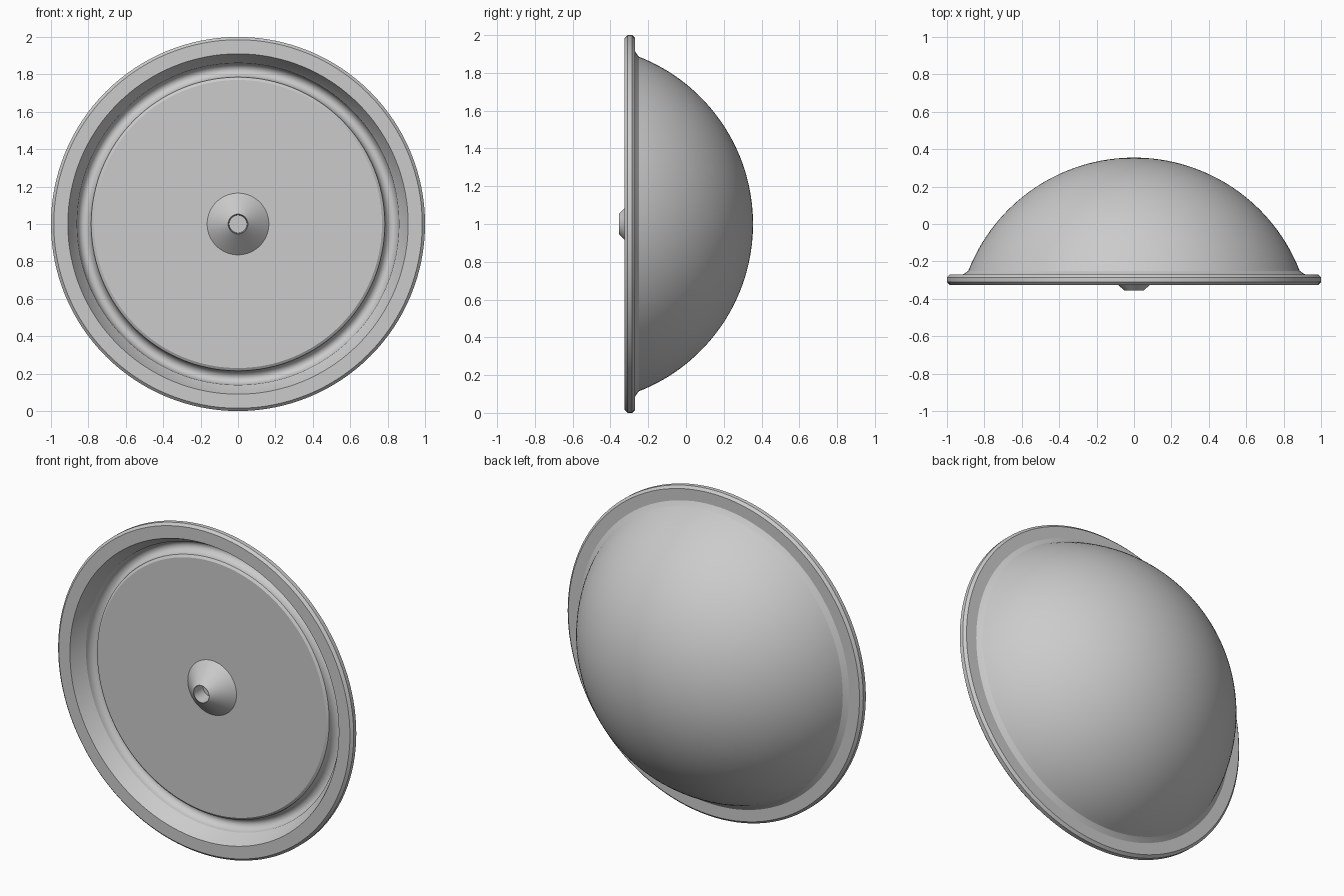
import bpy, bmesh, math
from mathutils import Vector, Matrix

if "Cube" in bpy.data.objects:
    bpy.data.objects.remove(bpy.data.objects["Cube"])

SEGMENTS = 128


def lathe(name, profile, closed=False):
    """Revolve (radius, y) points around the y axis at z = 1."""
    bm = bmesh.new()
    verts = [bm.verts.new((r, y, 0)) for r, y in profile]
    for a, b in zip(verts, verts[1:]):
        bm.edges.new((a, b))
    if closed:
        bm.edges.new((verts[-1], verts[0]))
    bmesh.ops.spin(bm, geom=bm.verts[:] + bm.edges[:], cent=(0, 0, 0), axis=(0, 1, 0),
                   angle=math.tau, steps=SEGMENTS, use_duplicate=False)
    bmesh.ops.remove_doubles(bm, verts=bm.verts, dist=1e-5)
    bmesh.ops.recalc_face_normals(bm, faces=bm.faces)
    bmesh.ops.translate(bm, verts=bm.verts, vec=(0, 0, 1))
    mesh = bpy.data.meshes.new(name)
    bm.to_mesh(mesh)
    bm.free()
    obj = bpy.data.objects.new(name, mesh)
    bpy.context.collection.objects.link(obj)
    bpy.ops.object.select_all(action='DESELECT')
    obj.select_set(True)
    bpy.context.view_layer.objects.active = obj
    bpy.ops.object.shade_smooth_by_angle(angle=math.radians(25))
    return obj


# Closed body: front disc, trough, flange, then the spherical dome at the back
R, CY = 0.951, -0.596
profile = [(0, -0.25), (0.77, -0.25), (0.785, -0.24)]
profile += [(0.823 - 0.038 * math.cos(math.pi * i / 12),
             -0.24 + 0.05 * math.sin(math.pi * i / 12)) for i in range(1, 13)]
profile += [(0.885, -0.275), (0.91, -0.325)]
profile += [(0.985, -0.325), (1.0, -0.31), (1.0, -0.285), (0.985, -0.27),
            (0.915, -0.27), (0.892, -0.255)]
start = math.asin((-0.25 - CY) / R)
for i in range(33):
    a = start + (math.pi / 2 - start) * i / 32
    profile.append((R * math.cos(a) if i < 32 else 0, CY + R * math.sin(a)))
lathe("domed_body", profile)

# Conical boss in the middle of the disc with a small bore
lathe("centre_boss", [(0, -0.245), (0.165, -0.245), (0.165, -0.25), (0.053, -0.355),
                      (0.051, -0.355), (0.047, -0.27), (0, -0.27)])
